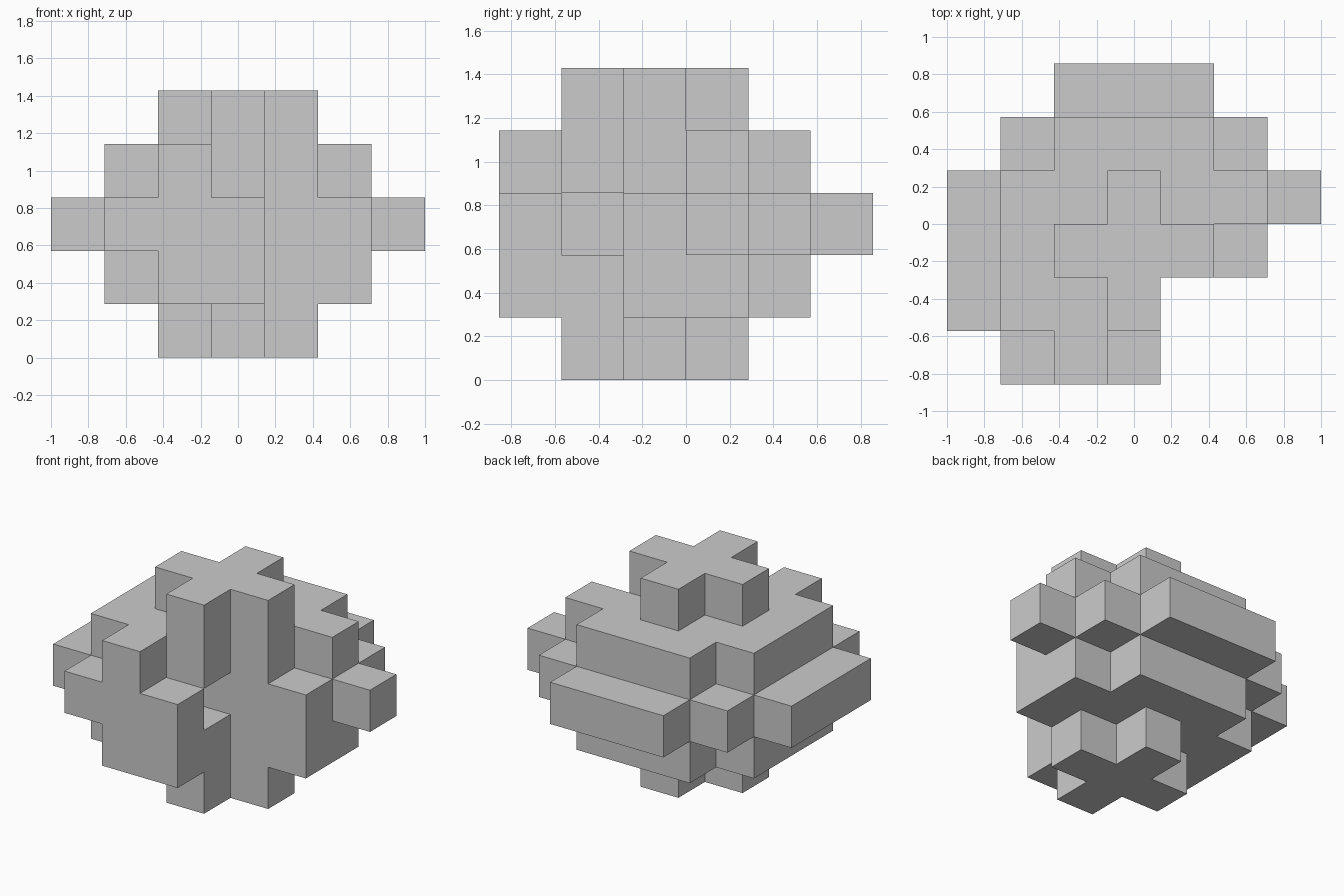
import bpy, bmesh
from mathutils import Vector

if "Cube" in bpy.data.objects:
    bpy.data.objects.remove(bpy.data.objects["Cube"])

U = 2 / 7  # edge length of one block

# Layers bottom to top; each row is (y index, first x, last x)
PLUS = [(1, 3, 3), (2, 2, 4), (3, 3, 3)]
LAYERS = [
    PLUS,
    [(0, 2, 3), (1, 1, 3), (2, 1, 5), (3, 1, 5), (4, 2, 4)],
    [(0, 1, 3), (1, 0, 2), (2, 0, 5), (3, 0, 6), (4, 1, 5), (5, 2, 4)],
    [(0, 2, 2), (1, 1, 3), (2, 1, 4), (3, 1, 5), (4, 2, 4)],
    PLUS,
]

cells = {(x, y, z)
         for z, rows in enumerate(LAYERS)
         for y, x0, x1 in rows
         for x in range(x0, x1 + 1)}

# Skin the blocks: one quad for every exposed block side
bm = bmesh.new()
for cell in sorted(cells):
    centre = Vector(((cell[0] - 3) * U, (cell[1] - 2.5) * U, (cell[2] + 0.5) * U))
    for axis in range(3):
        for sign in (-1, 1):
            neighbour = list(cell)
            neighbour[axis] += sign
            if tuple(neighbour) in cells:
                continue
            n, a, b = Vector(), Vector(), Vector()
            n[axis] = sign * U / 2
            a[(axis + 1) % 3] = U / 2
            b[(axis + 2) % 3] = sign * U / 2
            corners = (-a - b, a - b, a + b, -a + b)
            bm.faces.new([bm.verts.new(centre + n + c) for c in corners])
bmesh.ops.remove_doubles(bm, verts=bm.verts, dist=0.001)

mesh = bpy.data.meshes.new("block_cluster")
bm.to_mesh(mesh)
bm.free()
bpy.context.collection.objects.link(bpy.data.objects.new("block_cluster", mesh))
